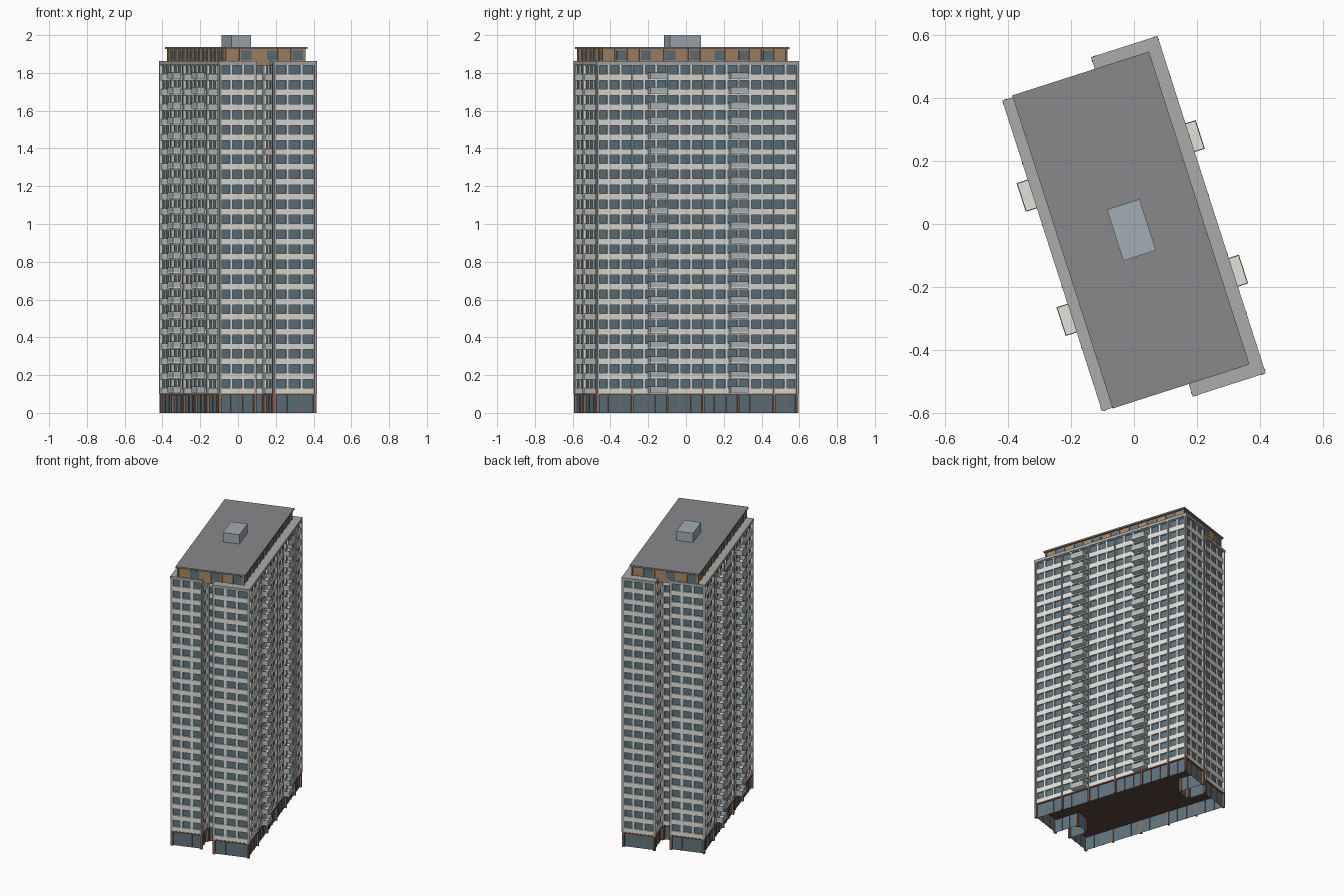
import bpy, bmesh, math
from mathutils import Vector, Matrix

if "Cube" in bpy.data.objects:
    bpy.data.objects.remove(bpy.data.objects["Cube"])

ANGLE = math.radians(17.8)
FLOORS, PITCH, Z0, ZTOP = 22, 0.0792, 0.10, 1.85


def mat(name, r, g, b):
    m = bpy.data.materials.new(name)
    m.diffuse_color = (r, g, b, 1)
    m.use_nodes = True
    m.node_tree.nodes["Principled BSDF"].inputs["Base Color"].default_value = m.diffuse_color
    return m


WHITE = mat("panel", .76, .75, .70)
GLASS = mat("glass", .11, .17, .21)
GREY = mat("fin_grey", .40, .41, .41)
ROOF = mat("roof_grey", .25, .25, .26)
BROWN = mat("wood", .40, .24, .13)
RUST = mat("rust", .32, .15, .09)
DARK = mat("soffit", .10, .06, .045)
STEEL = mat("steel", .36, .42, .46)
RAIL = mat("rail_glass", .42, .49, .53)


def finish(name, bm, material):
    me = bpy.data.meshes.new(name)
    bm.to_mesh(me)
    bm.free()
    me.materials.append(material)
    ob = bpy.data.objects.new(name, me)
    ob.rotation_euler.z = ANGLE
    bpy.context.collection.objects.link(ob)


def prism(bm, poly, z0, z1, bottom=True, top=True):
    lo = [bm.verts.new((u, v, z0)) for u, v in poly]
    hi = [bm.verts.new((u, v, z1)) for u, v in poly]
    n = len(poly)
    for i in range(n):
        j = (i + 1) % n
        bm.faces.new((lo[i], lo[j], hi[j], hi[i]))
    if bottom:
        bm.faces.new(lo[::-1])
    if top:
        bm.faces.new(hi)


def rect(u0, u1, v0, v1):
    return [(u0, v0), (u1, v0), (u1, v1), (u0, v1)]


def edges(poly):
    """Start point, direction, outward normal and length of each wall."""
    for a, b in zip(poly, poly[1:] + poly[:1]):
        a, b = Vector(a), Vector(b)
        d = (b - a).normalized()
        yield a, d, Vector((d.y, -d.x)), (b - a).length


def inset(poly, d):
    ns = [e[2] for e in edges(poly)]
    return [tuple(Vector(p) - d * (ns[i] + ns[i - 1])) for i, p in enumerate(poly)]


def post(bm, p, d, n, width, back, out, z0, z1):
    """Upright box on a wall: width along the wall, from -back to +out."""
    a, b = p - d * width / 2, p + d * width / 2
    prism(bm, [tuple(a + n * out), tuple(b + n * out),
               tuple(b - n * back), tuple(a - n * back)][::1], z0, z1)


# Footprint: two offset slabs with a deep slot at each end
FOOT = [(-.279, -.536), (-.067, -.536), (-.067, -.41), (.010, -.41),
        (.010, -.58), (.254, -.58), (.254, .547), (.032, .547),
        (.032, .375), (-.045, .375), (-.045, .502), (-.279, .502)]
WALL = inset(FOOT, .006)

# Glass core
bm = bmesh.new()
prism(bm, inset(WALL, .009), Z0, ZTOP)
finish("window_glass", bm, GLASS)

# Spandrel bands between window rows
bm = bmesh.new()
z = Z0
for i in range(FLOORS + 1):
    top = .131 + i * PITCH if i < FLOORS else ZTOP
    prism(bm, WALL, z, top)
    z = .176 + i * PITCH
finish("spandrel_bands", bm, WHITE)

# Piers between windows, projecting fins and ground floor columns
piers, fins, cols = bmesh.new(), bmesh.new(), bmesh.new()
for a, d, n, length in edges(WALL):
    count = max(1, round(length / .067))
    for i in range(count + 1):
        t = min(max(length * i / count, .005), length - .005)
        p = a + d * t
        post(piers, p, d, n, .014, .012, -.001, Z0, ZTOP)
        if i % 3 == 0 or i == count:
            post(fins, p, d, n, .009, .004, .007, Z0, ZTOP)
            post(cols, p, d, n, .012, .012, .005, 0, Z0)
        else:
            post(cols, p, d, n, .004, .012, -.004, 0, Z0)
finish("window_piers", piers, WHITE)
finish("facade_fins", fins, GREY)
finish("ground_columns", cols, RUST)

# Ground floor: open-bottomed glass shell with beam and soffit
bm = bmesh.new()
prism(bm, inset(WALL, .008), 0, .095, bottom=False, top=False)
finish("ground_glazing", bm, GLASS)
bm = bmesh.new()
prism(bm, inset(FOOT, .003), .094, .102)
finish("ground_beam", bm, RUST)
bm = bmesh.new()
prism(bm, inset(WALL, .010), .091, .096)
finish("ground_soffit", bm, DARK)

# Parapet cap
bm = bmesh.new()
prism(bm, FOOT, 1.843, 1.862)
finish("parapet", bm, GREY)

# Balconies: floor slab and thin railing on three sides
slabs, rails = bmesh.new(), bmesh.new()
for side, wall_u, out_u, centres in ((1, .246, .288, (.207, -.243)),
                                     (-1, -.271, -.316, (.190, -.225))):
    for c in centres:
        v0, v1 = c - .048, c + .048
        ua, ub = sorted((wall_u, out_u))
        f0, f1 = sorted((out_u, out_u - side * .003))
        for i in range(FLOORS):
            zf = Z0 + .004 + i * PITCH
            prism(slabs, rect(ua, ub, v0, v1), zf, zf + .007)
            z0, z1 = zf + .007, zf + .036
            prism(rails, rect(f0, f1, v0, v1), z0, z1)
            prism(rails, rect(ua, ub, v0, v0 + .003), z0, z1)
            prism(rails, rect(ua, ub, v1 - .003, v1), z0, z1)
finish("balcony_floors", slabs, WHITE)
finish("balcony_railings", rails, RAIL)

# Penthouse: timber walls, posts and window panels
SLAB = rect(-.244, .213, -.538, .508)
PENT = inset(SLAB, .014)
bm = bmesh.new()
prism(bm, PENT, 1.84, 1.927)
finish("penthouse_walls", bm, BROWN)
posts, panes = bmesh.new(), bmesh.new()
for a, d, n, length in edges(PENT):
    count = round(length / .068)
    step = length / count
    for i in range(count + 1):
        post(posts, a + d * step * i, d, n, .008, .004, .006, 1.85, 1.927)
        if i < count and i % 2 == 1:
            post(panes, a + d * step * (i + .5), d, n, step * .8, .002, .002, 1.868, 1.918)
finish("penthouse_posts", posts, BROWN)
finish("penthouse_windows", panes, GLASS)

# Roof slab and plant room
bm = bmesh.new()
prism(bm, SLAB, 1.926, 1.936)
finish("roof_slab", bm, ROOF)
bm = bmesh.new()
prism(bm, rect(-.068, .041, -.101, .070), 1.935, 2.0)
finish("plant_room", bm, STEEL)
